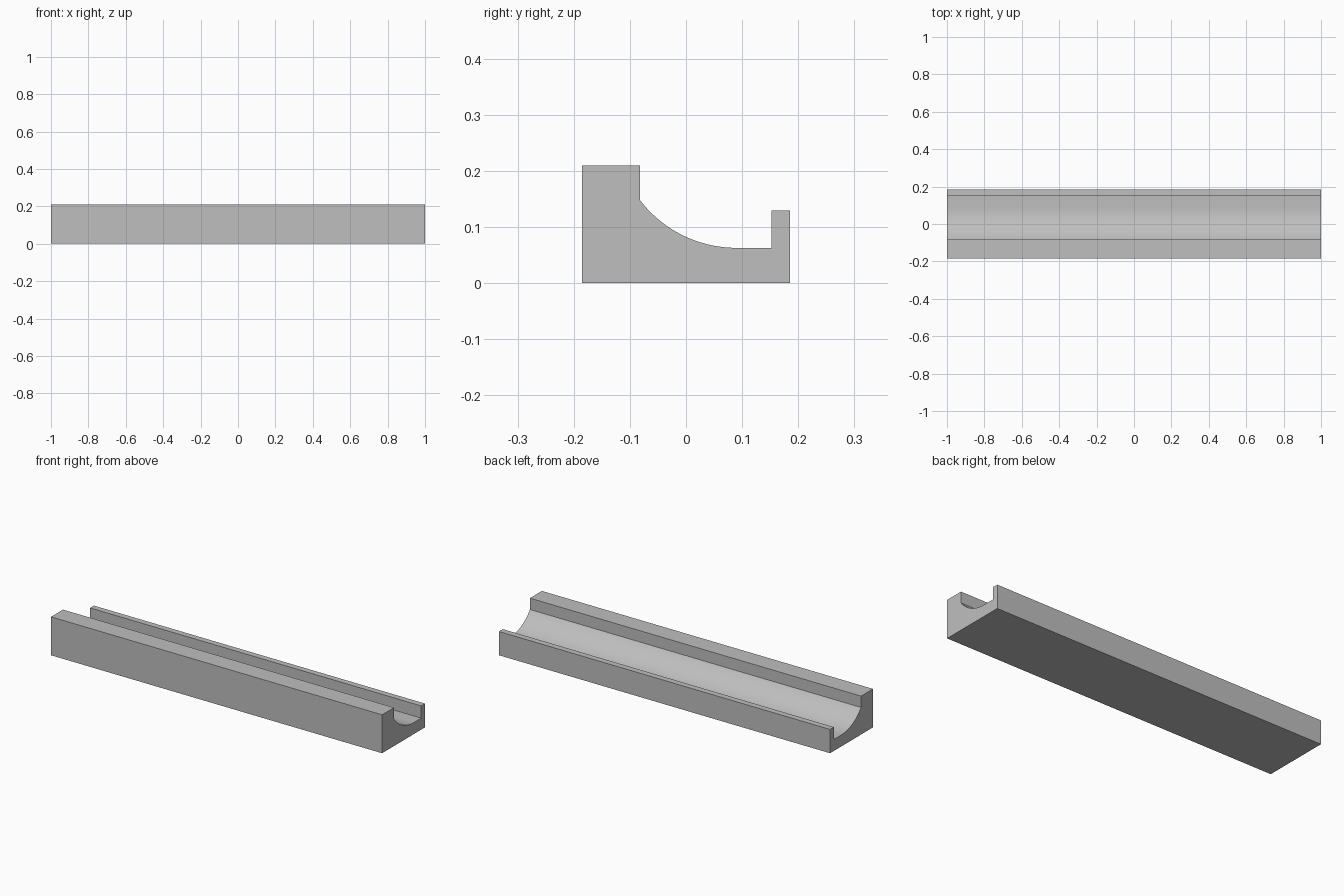
import bpy
import bmesh
import math

cube = bpy.data.objects.get("Cube")
if cube:
    bpy.data.objects.remove(cube, do_unlink=True)

# Plain grey finish
grey = bpy.data.materials.new("plain_grey")
grey.use_nodes = True
colour = (0.52, 0.52, 0.52, 1)
grey.diffuse_color = colour
grey.node_tree.nodes["Principled BSDF"].inputs["Base Color"].default_value = colour

# Main dimensions
half_length = 1.0
half_depth = 0.185
front_height, back_height = 0.21, 0.13
front_lip, back_lip = -0.082, 0.152
floor_z, cove_top_z, cove_end_y = 0.063, 0.148, 0.09

# Concave cove, tangent to the channel floor
run, rise = cove_end_y - front_lip, cove_top_z - floor_z
radius = (run ** 2 + rise ** 2) / (2 * rise)
sweep = math.asin(run / radius)
steps = 24
cove = []
for i in range(steps + 1):
    a = sweep * (1 - i / steps)
    cove.append((cove_end_y - radius * math.sin(a),
                 floor_z + radius * (1 - math.cos(a))))

# Cross-section from front bottom, over the channel, to back bottom
profile = [(-half_depth, 0), (-half_depth, front_height), (front_lip, front_height)]
profile += cove
profile += [(back_lip, floor_z), (back_lip, back_height),
            (half_depth, back_height), (half_depth, 0)]

# Extrude the cross-section along the length
bm = bmesh.new()
end = bm.faces.new([bm.verts.new((-half_length, y, z)) for y, z in profile])
result = bmesh.ops.extrude_face_region(bm, geom=[end], use_keep_orig=True)
moved = [v for v in result["geom"] if isinstance(v, bmesh.types.BMVert)]
bmesh.ops.translate(bm, verts=moved, vec=(2 * half_length, 0, 0))
bmesh.ops.recalc_face_normals(bm, faces=bm.faces)

mesh = bpy.data.meshes.new("channel_rail")
bm.to_mesh(mesh)
bm.free()
mesh.materials.append(grey)
rail = bpy.data.objects.new("channel_rail", mesh)
bpy.context.collection.objects.link(rail)

# Smooth cove with sharp corners
bpy.context.view_layer.objects.active = rail
rail.select_set(True)
bpy.ops.object.shade_smooth_by_angle(angle=math.radians(25))
